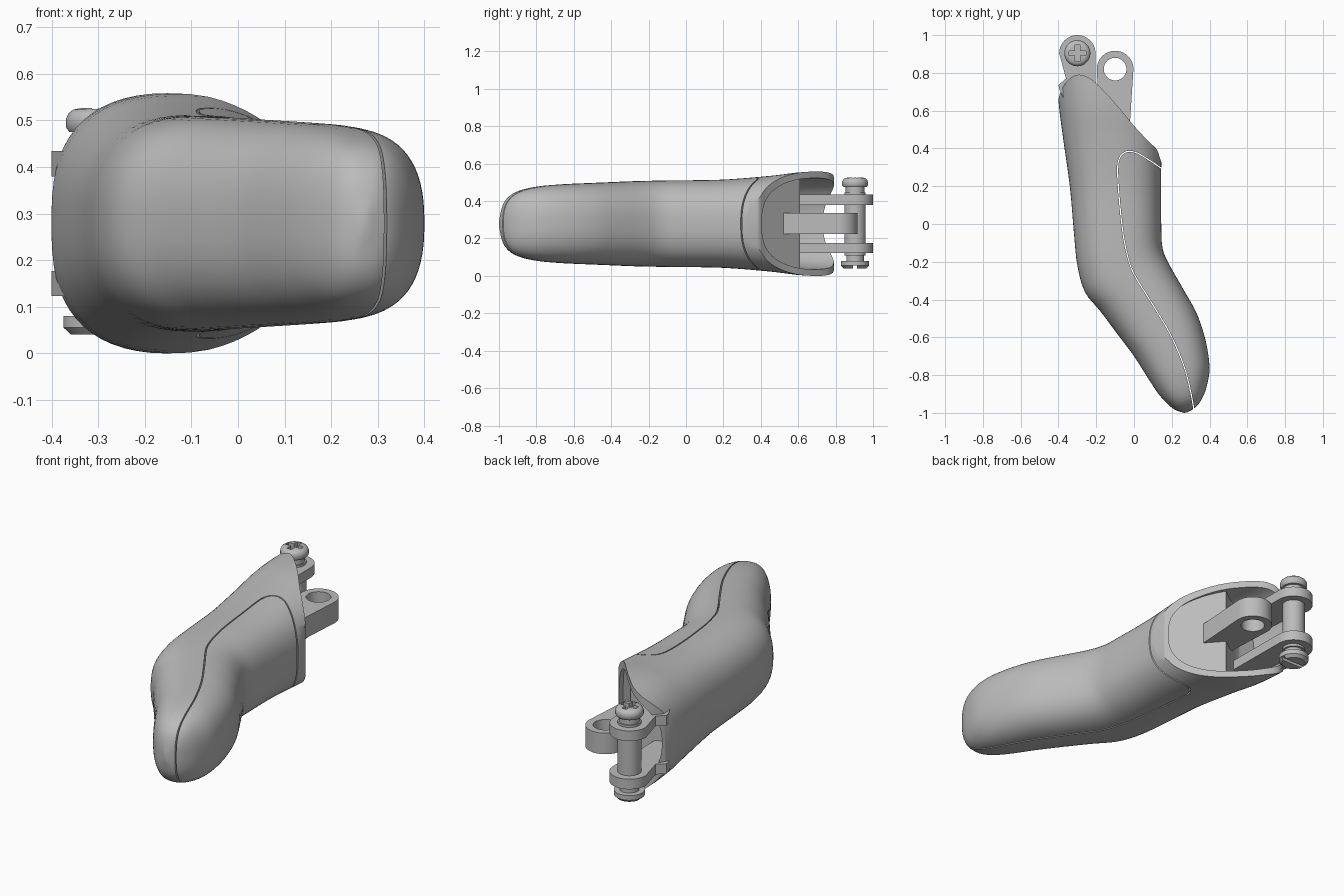
import bpy, bmesh, math
from mathutils import Vector

cube = bpy.data.objects.get("Cube")
if cube:
    bpy.data.objects.remove(cube, do_unlink=True)

MID = 0.279  # height of the mirror plane

grey = bpy.data.materials.new("plain_grey")
grey.use_nodes = True
GREY = (0.5, 0.5, 0.5, 1)
grey.diffuse_color = GREY
grey.node_tree.nodes["Principled BSDF"].inputs["Base Color"].default_value = GREY


def finish(name, bm):
    bmesh.ops.recalc_face_normals(bm, faces=bm.faces[:])
    mesh = bpy.data.meshes.new(name)
    bm.to_mesh(mesh)
    bm.free()
    mesh.materials.append(grey)
    obj = bpy.data.objects.new(name, mesh)
    bpy.context.collection.objects.link(obj)
    return obj


def skin(name, rings):
    """Bridge rings of equal length and cap both ends."""
    bm = bmesh.new()
    rows = [[bm.verts.new(p) for p in ring] for ring in rings]
    n = len(rows[0])
    for a, b in zip(rows, rows[1:]):
        for i in range(n):
            j = (i + 1) % n
            bm.faces.new((a[i], a[j], b[j], b[i]))
    bm.faces.new(rows[0])
    bm.faces.new(rows[-1])
    return finish(name, bm)


def prism(name, outline, z0=-0.5, z1=1.0):
    return skin(name, [[(x, y, z) for x, y in outline] for z in (z0, z1)])


def lathe(name, centre, profile, n=48):
    turn = [2 * math.pi * i / n for i in range(n)]
    return skin(name, [[(centre[0] + r * math.cos(t), centre[1] + r * math.sin(t), z)
                        for t in turn] for r, z in profile])


def boolean(obj, cutter, op):
    mod = obj.modifiers.new("cut", 'BOOLEAN')
    mod.operation, mod.solver, mod.object = op, 'EXACT', cutter
    bpy.context.view_layer.objects.active = obj
    bpy.ops.object.modifier_apply(modifier=mod.name)
    bpy.data.objects.remove(cutter, do_unlink=True)


def spline(points, steps):
    """Catmull-Rom curve through points of any dimension."""
    pts = [Vector(p) for p in points]
    pts = [2 * pts[0] - pts[1]] + pts + [2 * pts[-1] - pts[-2]]
    out = []
    for a, b, c, d in zip(pts, pts[1:], pts[2:], pts[3:]):
        for k in range(steps):
            t = k / steps
            out.append(0.5 * (2 * b + (c - a) * t + (2 * a - 5 * b + 4 * c - d) * t ** 2
                              + (3 * b - a - 3 * c + d) * t ** 3))
    return out + [pts[-2]]


# Finger stations: outer edge x, y, inner edge x, y, half height
STATIONS = [
    (-.42, .95, .16, .95, .282), (-.40, .65, .15, .65, .278),
    (-.375, .45, .148, .45, .256), (-.34, .2, .143, .2, .236),
    (-.318, -.05, .145, -.02, .232), (-.30, -.22, .152, -.13, .23),
    (-.26, -.36, .19, -.22, .227), (-.18, -.46, .27, -.36, .222),
    (-.09, -.58, .335, -.48, .217), (0, -.70, .38, -.62, .211),
    (.07, -.81, .40, -.76, .20), (.13, -.90, .385, -.86, .18),
    (.18, -.955, .36, -.925, .15), (.22, -.985, .325, -.972, .10),
    (.265, -1, .28, -.998, .02)]


def finger(name, stations, inset=0.0, n=64):
    power = 2 / 2.5
    rings = []
    for s in spline(stations, 4):
        left, right = Vector((s[0], s[1])), Vector((s[2], s[3]))
        half = (right - left) / 2
        half *= 1 - inset / half.length
        mid, ring = (left + right) / 2, []
        for i in range(n):
            t = 2 * math.pi * (i + 0.5) / n
            c, d = math.cos(t), math.sin(t)
            u = math.copysign(abs(c) ** power, c)
            v = math.copysign(abs(d) ** power, d)
            p = mid + half * u
            ring.append((p.x, p.y, MID + (s[4] - inset) * v))
        rings.append(ring)
    return skin(name, rings)


# Plan curve that splits the pad from the shell
seam = spline([(.138, .30), (.07, .345), (.005, .38), (-.05, .378), (-.085, .32),
               (-.08, .16), (-.058, -.05), (-.03, -.185), (.005, -.275), (.095, -.42),
               (.19, -.58), (.26, -.74), (.296, -.87), (.317, -.98)], 4)
seam = [Vector((.3, .19))] + seam + [Vector((.335, -1.1))]


def pad_outline(gap):
    out = []
    for i, p in enumerate(seam):
        d = (seam[min(i + 1, len(seam) - 1)] - seam[max(i - 1, 0)]).normalized()
        q = p + Vector((d.y, -d.x)) * gap
        out.append((q.x, q.y))
    return out + [(.7, -1.1), (.7, .19)]


# Fingertip pad
pad = finger("finger_pad", STATIONS)
boolean(pad, prism("pad_cutter", pad_outline(-.003)), 'INTERSECT')

# Shell with slanted mouth, hollow socket and hinge scoop
shell = finger("finger_shell", STATIONS)
boolean(shell, prism("seam_cutter", pad_outline(.003)), 'DIFFERENCE')
rim = spline([(-.41, .62), (-.40, .66), (-.385, .71), (-.345, .765), (-.3, .79),
              (-.25, .78), (-.2, .745), (-.1, .64), (0, .52), (.08, .435),
              (.12, .395), (.137, .35), (.15, .31)], 4)
mouth = [tuple(p) for p in rim] + [(.5, .31), (.5, 1.3), (-.8, 1.3), (-.8, .62)]
boolean(shell, prism("mouth_cutter", mouth), 'DIFFERENCE')
socket = finger("socket_cutter", STATIONS[:5], 0.035)
floor = [(.3, .155), (-.1, .61), (-.16, .565), (-.25, .53), (-.6, .53), (-.6, .9), (.3, .9)]
boolean(socket, prism("floor_cutter", floor), 'INTERSECT')
boolean(shell, socket, 'DIFFERENCE')


def link(name, centre, radius, base, z0, z1):
    """Plate with a round end and a tapering base."""
    arc = [(centre[0] + radius * math.cos(math.pi * i / 32),
            centre[1] + radius * math.sin(math.pi * i / 32)) for i in range(33)]
    return prism(name, arc + base, z0, z1)


# Centre tab with an open eye
EYE = (-.1, .82)
tab = link("hinge_tab", EYE, .097, [(-.18, .48), (-.025, .48)], .225, .337)
boolean(tab, lathe("eye_cutter", EYE, [(.06, 0), (.06, .6)]), 'DIFFERENCE')

# Pair of hinge lugs
PIN = (-.3, .904)
LUG_BASE = [(-.36, .77), (-.40, .735), (-.395, .71), (-.34, .6), (-.34, .5), (-.2, .5)]
lugs = [link(n, PIN, .096, LUG_BASE, MID + o - .027, MID + o + .027)
        for n, o in (("lower_lug", -.129), ("upper_lug", .128))]

# Hinge screw with cross recess above and slot below
screw = lathe("hinge_screw", PIN, [
    (.06, .04), (.075, .055), (.075, .08), (.047, .08), (.047, .11), (.057, .11),
    (.057, .445), (.05, .445), (.05, .475), (.062, .475), (.069, .485), (.069, .503),
    (.064, .515), (.054, .523), (.04, .526)])


def slot(half_x, half_y, z0, z1):
    corners = [(-1, -1), (1, -1), (1, 1), (-1, 1)]
    box = prism("slot_cutter", [(PIN[0] + a * half_x, PIN[1] + b * half_y)
                                for a, b in corners], z0, z1)
    boolean(screw, box, 'DIFFERENCE')


slot(.045, .013, .5, .6)
slot(.013, .045, .5, .6)
slot(.1, .01, 0, .055)

# Smooth shading with crisp edges
bpy.ops.object.select_all(action='DESELECT')
for obj in [pad, shell, tab, screw] + lugs:
    obj.select_set(True)
bpy.context.view_layer.objects.active = shell
bpy.ops.object.shade_smooth_by_angle(angle=math.radians(35))
